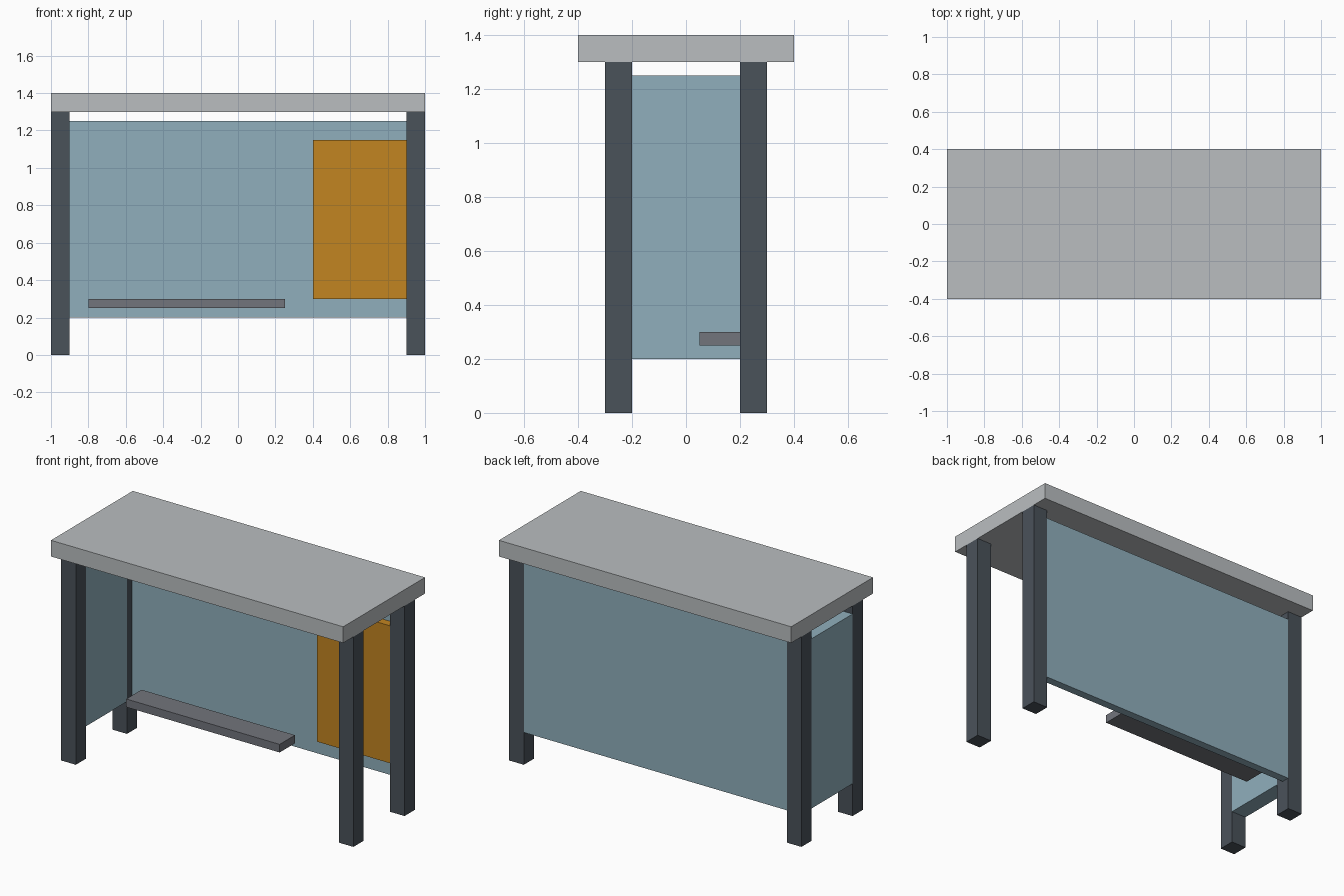
import bpy
import bmesh
from mathutils import Matrix, Vector

cube = bpy.data.objects.get("Cube")
if cube:
    bpy.data.objects.remove(cube, do_unlink=True)


def make_material(name, rgb):
    """Flat colour given as sRGB bytes, stored as linear values."""
    lin = [(c / 255 / 12.92) if c < 11 else ((c / 255 + 0.055) / 1.055) ** 2.4 for c in rgb]
    mat = bpy.data.materials.new(name)
    mat.use_nodes = True
    mat.diffuse_color = (*lin, 1)
    mat.node_tree.nodes["Principled BSDF"].inputs["Base Color"].default_value = (*lin, 1)
    return mat


def box(name, low, high, mat):
    """Axis-aligned box between two corners."""
    low, high = Vector(low), Vector(high)
    bm = bmesh.new()
    bmesh.ops.create_cube(bm, size=1, matrix=Matrix.Diagonal((*(high - low), 1)))
    mesh = bpy.data.meshes.new(name)
    bm.to_mesh(mesh)
    bm.free()
    mesh.materials.append(mat)
    obj = bpy.data.objects.new(name, mesh)
    obj.location = (low + high) / 2
    bpy.context.collection.objects.link(obj)
    return obj


roof_grey = make_material("light grey roof", (186, 190, 192))
post_grey = make_material("dark slate posts", (74, 82, 90))
glass_blue = make_material("pale blue glass", (144, 175, 188))
poster_orange = make_material("orange poster", (194, 133, 33))
bench_grey = make_material("mid grey bench", (114, 117, 124))

# Roof slab
box("roof", (-1, -0.4, 1.3), (1, 0.4, 1.4), roof_grey)

# Four corner posts
for side, x in (("right", -0.95), ("left", 0.95)):
    for end, y in (("front", -0.25), ("back", 0.25)):
        box(f"{end}_{side}_post", (x - 0.05, y - 0.05, 0), (x + 0.05, y + 0.05, 1.3), post_grey)

# Glass panels at the back and on one side
box("back_panel", (-0.9, 0.25, 0.2), (0.9, 0.3, 1.25), glass_blue)
box("side_panel", (-1, -0.2, 0.2), (-0.9, 0.2, 1.25), glass_blue)

# Poster board and bench
box("poster_board", (0.4, 0.2, 0.3), (0.9, 0.25, 1.15), poster_orange)
box("bench", (-0.8, 0.05, 0.25), (0.25, 0.2, 0.3), bench_grey)
